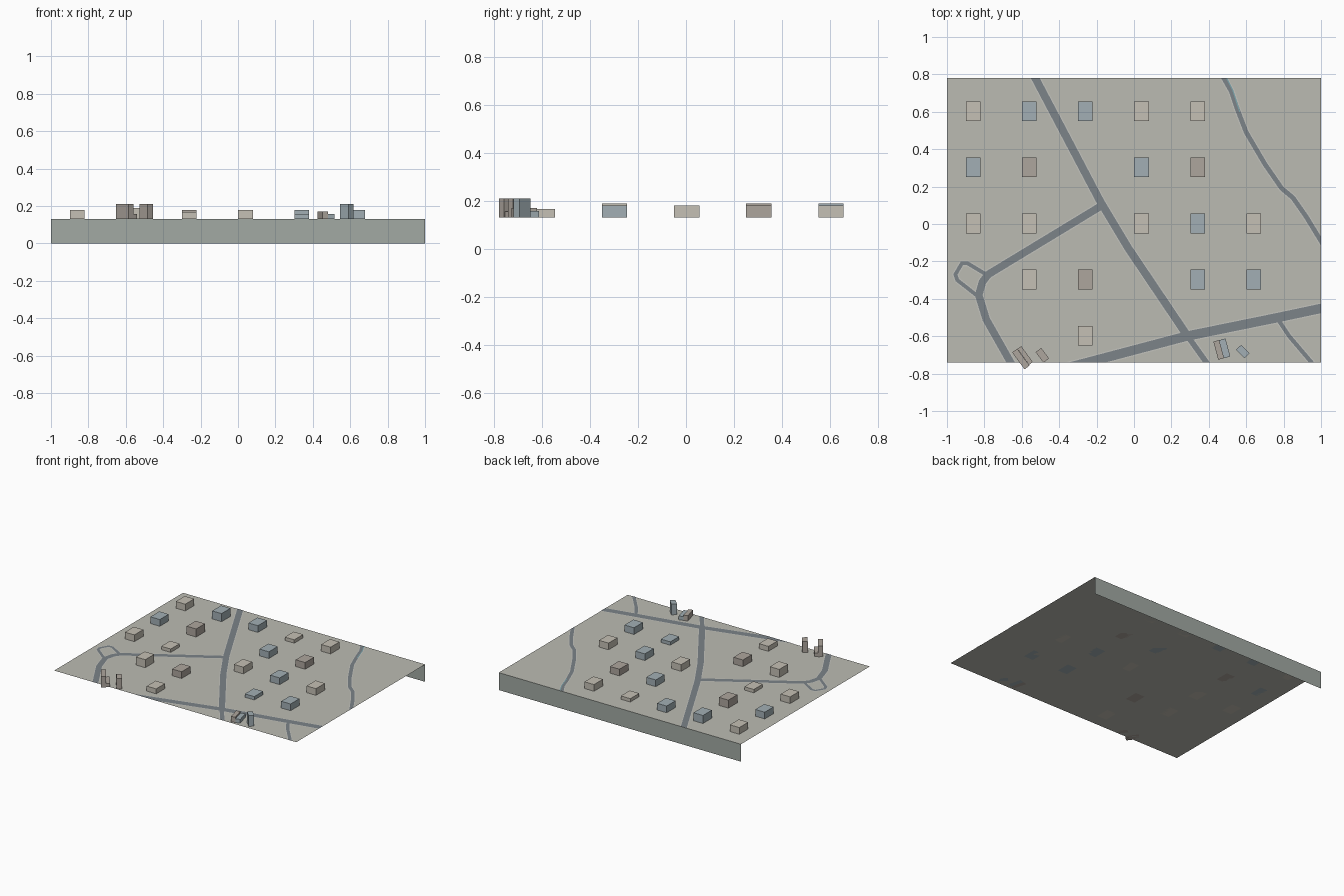
import bpy, bmesh
from math import radians
from mathutils import Vector, Matrix

if "Cube" in bpy.data.objects:
    bpy.data.objects.remove(bpy.data.objects["Cube"])

X0, X1, Y0, Y1, Z = -1.0, 1.0, -0.74, 0.78, 0.13


def material(name, rgb):
    m = bpy.data.materials.new(name)
    m.diffuse_color = (*rgb, 1)
    m.use_nodes = True
    m.node_tree.nodes["Principled BSDF"].inputs["Base Color"].default_value = m.diffuse_color
    return m


GROUND = material("ground", (0.50, 0.50, 0.45))
WALL = material("wall", (0.36, 0.40, 0.37))
ROAD = material("asphalt", (0.20, 0.23, 0.25))
CURB = material("curb", (0.55, 0.55, 0.51))
WATER = material("water", (0.20, 0.38, 0.42))
PLASTER = [material("beige", (0.56, 0.53, 0.46)),
           material("taupe", (0.42, 0.38, 0.34)),
           material("blue_grey", (0.36, 0.43, 0.46))]


def add(name, bm, mat):
    me = bpy.data.meshes.new(name)
    bm.to_mesh(me)
    bm.free()
    ob = bpy.data.objects.new(name, me)
    bpy.context.collection.objects.link(ob)
    me.materials.append(mat)
    return ob


def quad(name, pts, mat):
    bm = bmesh.new()
    bm.faces.new([bm.verts.new(p) for p in pts])
    add(name, bm, mat)


def block(name, x, y, sx, sy, top, mat, turn=0):
    h = top - Z
    bm = bmesh.new()
    m = (Matrix.Translation((x, y, Z + h / 2)) @ Matrix.Rotation(radians(turn), 4, 'Z')
         @ Matrix.Diagonal((sx, sy, h, 1)))
    bmesh.ops.create_cube(bm, size=1, matrix=m)
    add(name, bm, mat)


def ribbon(name, path, width, z, mat):
    """Flat mitred strip along a path, trimmed at the ground's edges."""
    pts = [Vector(p) for p in path]
    bm = bmesh.new()
    rows = []
    for i, p in enumerate(pts):
        a = (p - pts[i - 1]).normalized() if i else (pts[1] - p).normalized()
        b = (pts[i + 1] - p).normalized() if i < len(pts) - 1 else a
        t = (a + b).normalized()
        n = Vector((-t.y, t.x)) * (width / 2 / max(t.dot(a), 0.5))
        rows.append([bm.verts.new((*(p + s * n), z)) for s in (1, -1)])
    for (l0, r0), (l1, r1) in zip(rows, rows[1:]):
        bm.faces.new((l0, r0, r1, l1))
    for co, no in (((X0, 0, 0), (-1, 0, 0)), ((X1, 0, 0), (1, 0, 0)),
                   ((0, Y0, 0), (0, -1, 0)), ((0, Y1, 0), (0, 1, 0))):
        bmesh.ops.bisect_plane(bm, geom=bm.verts[:] + bm.edges[:] + bm.faces[:],
                               plane_co=co, plane_no=no, clear_outer=True)
    add(name, bm, mat)


# Ground sheet and the wall hanging from its back edge
quad("ground", [(X0, Y0, Z), (X1, Y0, Z), (X1, Y1, Z), (X0, Y1, Z)], GROUND)
quad("back_wall", [(X1, Y1, 0), (X0, Y1, 0), (X0, Y1, Z), (X1, Y1, Z)], WALL)

# Roads with pale curbs; ends run past the ground and are trimmed
roads = {
    "main_road": (0.05, [(1.1, -0.43), (0.77, -0.50), (0.28, -0.60), (-0.40, -0.78)]),
    "long_road": (0.042, [(-0.57, 0.86), (-0.18, 0.12), (-0.03, -0.13), (0.28, -0.59)]),
    "long_road_end": (0.03, [(0.28, -0.59), (0.43, -0.80)]),
    "west_road": (0.04, [(-0.17, 0.10), (-0.78, -0.27), (-0.81, -0.31), (-0.83, -0.38),
                         (-0.79, -0.51), (-0.62, -0.81)]),
    "loop_road": (0.02, [(-0.79, -0.27), (-0.89, -0.21), (-0.92, -0.21), (-0.955, -0.27),
                         (-0.945, -0.30), (-0.83, -0.39)]),
    "east_road": (0.025, [(0.44, 0.86), (0.48, 0.78), (0.52, 0.71), (0.55, 0.62), (0.60, 0.49),
                          (0.70, 0.32), (0.79, 0.19), (0.85, 0.14), (0.92, 0.04), (1.06, -0.19)]),
    "side_road": (0.022, [(0.77, -0.51), (0.83, -0.60), (1.0, -0.80)]),
}
for name, (w, path) in roads.items():
    ribbon(name + "_curb", path, w + 0.012, Z + 0.0007, CURB)
    ribbon(name, path, w, Z + 0.0014, ROAD)
ribbon("stream", [(0.49, 0.79), (0.53, 0.71), (0.565, 0.60)], 0.006, Z + 0.002, WATER)

# Houses on a 0.3 grid: (column, row, roof height, colour)
L, M, T = 0.155, 0.18, 0.19
houses = [
    (0, 0, M, 0), (1, 0, T, 2), (2, 0, M, 2), (3, 0, L, 0), (4, 0, M, 0),
    (0, 1, M, 2), (1, 1, T, 1), (3, 1, M, 2), (4, 1, M, 1),
    (0, 2, M, 0), (1, 2, L, 0), (3, 2, M, 0), (4, 2, M, 2), (5, 2, M, 0),
    (1, 3, T, 0), (2, 3, M, 1), (4, 3, L, 2), (5, 3, M, 2),
    (2, 4, 0.167, 0),
]
for c, r, top, col in houses:
    block(f"house_{c}_{r}", -0.86 + 0.3 * c, 0.603 - 0.3 * r, 0.078, 0.105, top, PLASTER[col])

# Turned blocks along the front edge
block("left_slab_high", -0.605, -0.722, 0.112, 0.033, 0.21, PLASTER[1], -54)
block("left_slab_low", -0.582, -0.703, 0.105, 0.025, 0.157, PLASTER[1], -54)
block("left_tower", -0.49, -0.702, 0.07, 0.037, 0.21, PLASTER[1], -53)
block("right_slab_west", 0.453, -0.673, 0.032, 0.10, 0.17, PLASTER[1], 15)
block("right_slab_east", 0.485, -0.665, 0.035, 0.10, 0.158, PLASTER[2], 15)
block("right_tower", 0.582, -0.682, 0.064, 0.038, 0.21, PLASTER[2], -46)
